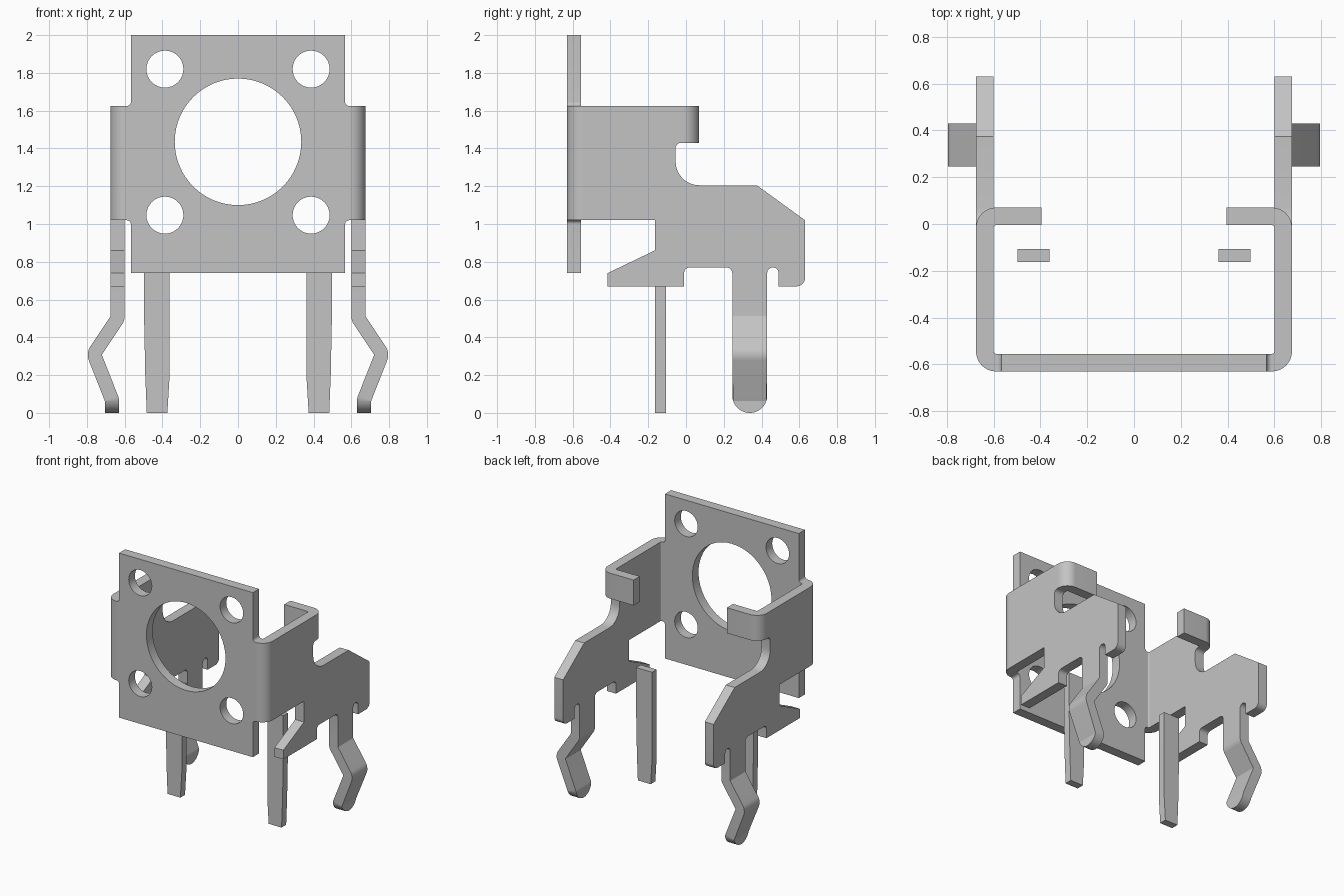
import bpy, bmesh, math
from mathutils import Vector

if "Cube" in bpy.data.objects:
    bpy.data.objects.remove(bpy.data.objects["Cube"])

steel = bpy.data.materials.new("grey_steel")
steel.diffuse_color = (0.55, 0.55, 0.55, 1)
steel.use_nodes = True
steel.node_tree.nodes["Principled BSDF"].inputs["Base Color"].default_value = steel.diffuse_color


def rounded(points, closed=True, steps=8):
    """Outline from (u, v[, radius]) corners, with arcs where a radius is given."""
    out, n = [], len(points)
    for i, pt in enumerate(points):
        p = Vector(pt[:2])
        r = pt[2] if len(pt) > 2 else 0
        if not r or (not closed and i in (0, n - 1)):
            out.append(p)
            continue
        d1 = (Vector(points[i - 1][:2]) - p).normalized()
        d2 = (Vector(points[(i + 1) % n][:2]) - p).normalized()
        half = d1.angle(d2) / 2
        c = p + (d1 + d2).normalized() * (r / math.sin(half))
        t = r / math.tan(half)
        va, vb, th = p + d1 * t - c, p + d2 * t - c, math.pi - 2 * half
        for k in range(steps + 1):
            s = k / steps
            out.append(c + (va * math.sin((1 - s) * th) + vb * math.sin(s * th)) / math.sin(th))
    return out


def circle(u, v, r, n):
    return [Vector((u + r * math.cos(2 * math.pi * k / n),
                    v + r * math.sin(2 * math.pi * k / n))) for k in range(n)]


def finish(name, bm, mirror):
    bmesh.ops.recalc_face_normals(bm, faces=bm.faces)
    me = bpy.data.meshes.new(name)
    bm.to_mesh(me)
    bm.free()
    me.materials.append(steel)
    ob = bpy.data.objects.new(name, me)
    bpy.context.collection.objects.link(ob)
    bpy.ops.object.select_all(action='DESELECT')
    ob.select_set(True)
    bpy.context.view_layer.objects.active = ob
    bpy.ops.object.shade_smooth_by_angle(angle=math.radians(30))
    if mirror:
        ob.modifiers.new("mirror", 'MIRROR').use_mirror_merge = False
    return ob


def sheet(name, loops, axis, w0, w1, mirror=True):
    """Flat outline (with holes) extruded along an axis from w0 to w1."""
    cu = bpy.data.curves.new(name + "_outline", 'CURVE')
    cu.dimensions = '2D'
    cu.fill_mode = 'BOTH'
    cu.extrude = (w1 - w0) / 2
    for loop in loops:
        sp = cu.splines.new('POLY')
        sp.points.add(len(loop) - 1)
        for q, p in zip(sp.points, loop):
            q.co = (p.x, p.y, 0, 1)
        sp.use_cyclic_u = True
    tmp = bpy.data.objects.new("outline", cu)
    bpy.context.collection.objects.link(tmp)
    dg = bpy.context.evaluated_depsgraph_get()
    me = bpy.data.meshes.new_from_object(tmp.evaluated_get(dg))
    bm = bmesh.new()
    bm.from_mesh(me)
    bpy.data.objects.remove(tmp)
    bpy.data.curves.remove(cu)
    bpy.data.meshes.remove(me)
    bmesh.ops.remove_doubles(bm, verts=bm.verts, dist=1e-5)
    for v in bm.verts:
        a, b, w = v.co.x, v.co.y, v.co.z + (w0 + w1) / 2
        v.co = {'x': (w, a, b), 'y': (a, w, b), 'z': (a, b, w)}[axis]
    return finish(name, bm, mirror)


# Front plate with short wings and five holes
half = [(0.567, 2), (0.567, 1.625, 0.022), (0.59, 1.625), (0.59, 1.02),
        (0.567, 1.02, 0.022), (0.567, 0.74)]
outline = rounded(half + [(-p[0],) + p[1:] for p in reversed(half)])
holes = [circle(0, 1.435, 0.335, 64)]
holes += [circle(sx * 0.387, z, 0.098, 32) for sx in (-1, 1) for z in (1.82, 1.047)]
sheet("front_plate", [outline] + holes, 'y', -0.63, -0.555, mirror=False)


# Rounded corners joining plate to walls
def bend(cy, sign, tail):
    arc = [(math.cos(a), sign * math.sin(a)) for a in (math.pi / 2 * k / 12 for k in range(13))]
    outer = [Vector((0.59 + 0.085 * c, cy + 0.085 * s)) for c, s in arc]
    inner = [Vector((0.59 + 0.01 * c, cy + 0.01 * s)) for c, s in arc]
    end = [Vector((tail, outer[-1].y)), Vector((tail, inner[-1].y))] if tail else []
    return outer + end + inner[::-1]


sheet("front_corner", [bend(-0.545, -1, None)], 'z', 1.02, 1.625)
# Rear tabs folded inwards
sheet("rear_tab", [bend(-0.015, 1, 0.395)], 'z', 1.43, 1.625)

# Side walls, including the tops of the spring legs
wall = [(-0.545, 1.625), (-0.015, 1.625), (-0.015, 1.43), (-0.055, 1.43, 0.03),
        (-0.055, 1.205, 0.125), (0.375, 1.205), (0.63, 1.02), (0.63, 0.67, 0.045),
        (0.49, 0.67), (0.49, 0.77, 0.0295), (0.43, 0.77, 0.0295), (0.43, 0.55),
        (0.245, 0.55), (0.245, 0.77, 0.03), (-0.01, 0.77, 0.03), (-0.01, 0.67),
        (-0.415, 0.67), (-0.415, 0.74), (-0.165, 0.86), (-0.165, 1.02), (-0.545, 1.02)]
sheet("side_wall", [rounded(wall)], 'x', 0.6, 0.675)

# Kinked spring legs with rounded tips
path = rounded([(0.6375, 0.55), (0.6375, 0.50, 0.045), (0.763, 0.312, 0.045),
                (0.6675, 0.07, 0.045), (0.6675, 0.05)], closed=False)
path += [Vector((0.6675, 0.05 * (1 - k / 10) ** 2)) for k in range(1, 11)]
bm = bmesh.new()
rows = []
R = 0.0925
for i, p in enumerate(path):
    t = (path[min(i + 1, len(path) - 1)] - path[max(i - 1, 0)]).normalized()
    nrm = Vector((-t.y, t.x)) * 0.0375
    row = []
    for q, order in ((p + nrm, (1, -1)), (p - nrm, (-1, 1))):
        hw = R if q.y >= R else math.sqrt(max(R * R - (R - q.y) ** 2, 0.0001))
        row += [bm.verts.new((q.x, 0.3375 + s * hw, q.y)) for s in order]
    rows.append(row)
for a, b in zip(rows, rows[1:]):
    for k in range(4):
        bm.faces.new((a[k], a[(k + 1) % 4], b[(k + 1) % 4], b[k]))
bm.faces.new(rows[-1])
finish("spring_leg", bm, True)

# Separate tapered contact pins
pin = [(0.362, 0.86), (0.362, 0.2), (0.374, 0), (0.483, 0), (0.491, 0.2),
       (0.497, 0.5), (0.497, 0.86)]
sheet("contact_pin", [rounded(pin)], 'y', -0.163, -0.107)
